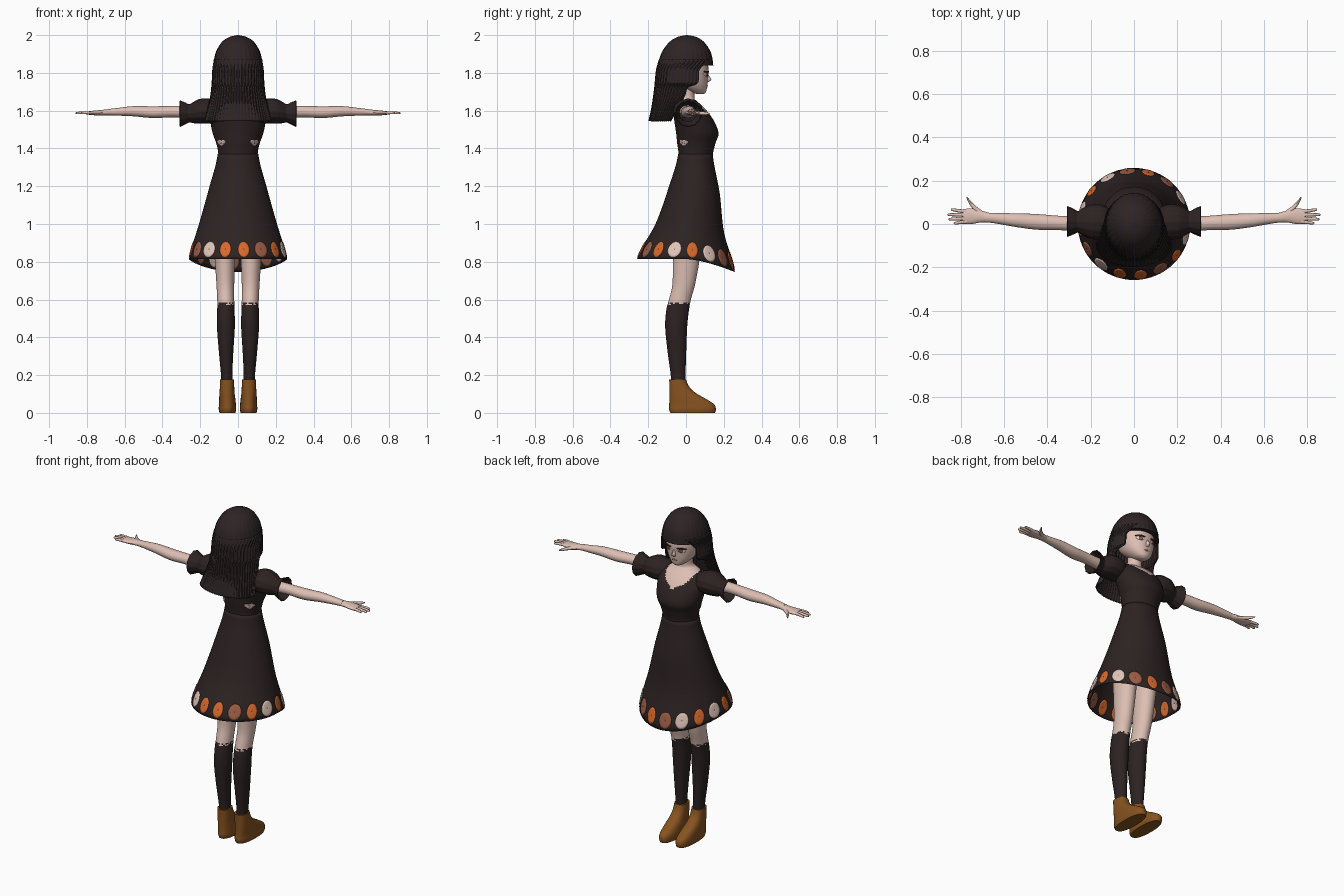
import bpy, bmesh, math, random
from math import sin, cos, pi, radians
from mathutils import Vector
from mathutils.bvhtree import BVHTree

random.seed(4)
if "Cube" in bpy.data.objects:
    bpy.data.objects.remove(bpy.data.objects["Cube"])


def material(name, r, g, b):
    m = bpy.data.materials.new(name)
    m.use_nodes = True
    m.diffuse_color = (r, g, b, 1)
    node = m.node_tree.nodes["Principled BSDF"]
    node.inputs["Base Color"].default_value = (r, g, b, 1)
    node.inputs["Roughness"].default_value = 0.8
    return m


SKIN = material("skin", 0.72, 0.52, 0.45)
CLOTH = material("dark_cloth", 0.026, 0.016, 0.016)
HAIR = material("dark_hair", 0.026, 0.017, 0.018)
ORANGE = material("orange", 0.68, 0.14, 0.025)
PALE = material("pale_pink", 0.75, 0.56, 0.48)
RUST = material("rust", 0.33, 0.11, 0.06)
LEATHER = material("brown_leather", 0.24, 0.085, 0.014)
WHITE = material("eye_white", 0.75, 0.7, 0.68)
LIPS = material("lips", 0.55, 0.22, 0.19)


def sample(rows, t):
    """Smooth curve through rows, t from 0 to 1."""
    n = len(rows) - 1
    i = min(int(t * n), n - 1)
    f = t * n - i
    p0, p1, p2, p3 = (rows[max(0, min(n, i + k))] for k in (-1, 0, 1, 2))
    return [b + f * ((c - a) / 2 + f * (a - 2.5 * b + 2 * c - d / 2 + f * (1.5 * (b - c) + (d - a) / 2)))
            for a, b, c, d in zip(p0, p1, p2, p3)]


def make(name, verts, faces, mats, rule=None, thick=0):
    mesh = bpy.data.meshes.new(name)
    mesh.from_pydata(verts, [], faces)
    bm = bmesh.new()
    bm.from_mesh(mesh)
    bmesh.ops.recalc_face_normals(bm, faces=bm.faces)
    if rule:
        for f in bm.faces:
            f.material_index = rule(f.calc_center_median())
    bm.to_mesh(mesh)
    bm.free()
    for m in mats:
        mesh.materials.append(m)
    ob = bpy.data.objects.new(name, mesh)
    bpy.context.collection.objects.link(ob)
    if thick:
        mod = ob.modifiers.new("thickness", "SOLIDIFY")
        mod.thickness, mod.offset = thick, 0
    return ob


def grid(name, point, nu, nv, mats, closed=True, caps=False, **kw):
    """Surface from point(u, v), wrapped in u when closed."""
    cols = nu if closed else nu + 1
    verts = [point(i / nu, j / nv) for j in range(nv + 1) for i in range(cols)]
    faces = [(j * cols + i, j * cols + (i + 1) % cols, (j + 1) * cols + (i + 1) % cols, (j + 1) * cols + i)
             for j in range(nv) for i in range(nu)]
    if caps:
        faces += [tuple(range(cols)), tuple(range(nv * cols, (nv + 1) * cols))]
    return make(name, verts, faces, mats, **kw)


def loft(name, rows, mats, axis="z", side=1, sides=32, steps=5, power=2, ripple=0, waves=0, caps=True, **kw):
    """Rows are (position, centre a, centre b, radius a, radius b)."""
    def point(u, v):
        t, a, b, ra, rb = sample(rows, v)
        c, s = cos(2 * pi * u), sin(2 * pi * u)
        w = 1 + ripple * cos(waves * 2 * pi * u)
        a += ra * w * math.copysign(abs(c) ** (2 / power), c)
        b += rb * w * math.copysign(abs(s) ** (2 / power), s)
        return (side * a, b, t) if axis == "z" else (side * t, a, b)
    return grid(name, point, sides, steps * (len(rows) - 1), mats, caps=caps, **kw)


def disc(name, place, mat, thick=0.008):
    """Round plate laid on a surface; place takes unit disc coordinates."""
    rings, n = 4, 24
    grid(name, lambda u, v: place((v + 0.001) * cos(2 * pi * u), (v + 0.001) * sin(2 * pi * u)),
         n, rings, [mat], thick=thick)


# Torso with scalloped neckline
def neckline(c):
    if c.y > 0.02:
        return 0 if c.z > 1.56 + 8 * c.x ** 2 + 0.01 * abs(sin(45 * c.x)) else 1
    return 0 if c.z > 1.642 else 1


torso = loft("bodice", [
    (1.34, 0, 0.05, 0.106, 0.09), (1.38, 0, 0.052, 0.105, 0.092), (1.43, 0, 0.055, 0.116, 0.102),
    (1.48, 0, 0.06, 0.134, 0.112), (1.54, 0, 0.045, 0.146, 0.106), (1.59, 0, 0.026, 0.15, 0.092),
    (1.625, 0, 0.014, 0.13, 0.072), (1.648, 0, 0.006, 0.08, 0.052), (1.67, 0, 0.002, 0.043, 0.042),
    (1.75, 0, 0.01, 0.04, 0.042)], [SKIN, CLOTH], sides=72, steps=8, rule=neckline)

# Flared skirt, longer at the front
SKIRT = [(0.05, 0.106, 0.09), (0.042, 0.153, 0.135), (0.02, 0.205, 0.18), (0.0, 0.258, 0.257)]


def skirt_point(angle, v):
    cy, rx, ry = sample(SKIRT, min(v, 1))
    hem = 0.815 - 0.068 * max(0, sin(angle)) ** 1.5
    return (rx * cos(angle), cy + ry * sin(angle), 1.37 - v * (1.37 - hem))


grid("skirt", lambda u, v: skirt_point(2 * pi * u, v), 64, 24, [CLOTH], thick=0.003)

# Fruit motifs around the hem
COLOURS = {"o": ORANGE, "p": PALE, "r": RUST}
for k, key in enumerate("oprorpoporpoorop"):
    mid, w = radians(7 + 22.5 * k), 0.12 if key == "o" else 0.15
    disc(f"hem_motif_{k + 1}", lambda a, b: skirt_point(mid + w * a, 0.91 + 0.073 * b), COLOURS[key])


def on_surface(ob, x, z, side):
    """Point of an object hit along y, from the front (1) or back (-1)."""
    hit = trees[ob].ray_cast(Vector((x, side, z)), Vector((0, -side, 0)))[0]
    return hit or Vector((x, 0, z))


# Head and nose
head = loft("head", [
    (1.687, 0, 0.078, 0.012, 0.014), (1.7, 0, 0.064, 0.04, 0.042), (1.73, 0, 0.042, 0.07, 0.07),
    (1.77, 0, 0.022, 0.09, 0.094), (1.82, 0, 0.01, 0.1, 0.109), (1.88, 0, 0, 0.1, 0.108),
    (1.94, 0, 0, 0.07, 0.08)], [SKIN], power=2.15)
loft("nose", [(1.75, 0, 0.108, 0.009, 0.009), (1.765, 0, 0.115, 0.011, 0.019),
              (1.785, 0, 0.11, 0.007, 0.012), (1.805, 0, 0.105, 0.004, 0.008)], [SKIN], sides=12)
trees = {ob: BVHTree.FromPolygons([v.co for v in ob.data.vertices], [p.vertices for p in ob.data.polygons])
         for ob in (head, torso)}


def decal(name, ob, x, z, w, h, mat, side=1, thick=0.006):
    disc(name, lambda a, b: on_surface(ob, x + w * a, z + h * b, side), mat, thick)


decal("lips", head, 0, 1.728, 0.016, 0.005, LIPS)

# Hair: crown with fringe, then an open curtain of strands
loft("hair_crown", [
    (1.84, 0, -0.003, 0.129, 0.147), (1.88, 0, 0, 0.124, 0.139), (1.92, 0, 0.002, 0.112, 0.124),
    (1.965, 0, 0.004, 0.083, 0.09), (1.99, 0, 0.005, 0.045, 0.05), (2.0, 0, 0.005, 0.004, 0.004)],
    [HAIR], sides=120, ripple=0.008, waves=30)
CURTAIN = [  # height, centre y, radius x, radius y, half opening
    (1.87, 0, 0.123, 0.138, 35), (1.82, -0.005, 0.13, 0.147, 58), (1.78, -0.008, 0.132, 0.149, 60),
    (1.745, -0.01, 0.134, 0.15, 62), (1.725, -0.015, 0.136, 0.147, 80), (1.68, -0.03, 0.141, 0.138, 80),
    (1.61, -0.065, 0.156, 0.114, 80), (1.545, -0.1, 0.17, 0.094, 78)]


def curtain_point(u, v):
    z, cy, rx, ry, gap = sample(CURTAIN, v)
    ang = radians(90 + gap + u * (360 - 2 * gap))
    w = 1 + 0.014 * cos(2 * pi * 32 * u)
    return (rx * w * cos(ang), cy + ry * w * sin(ang), z)


grid("hair_curtain", curtain_point, 160, 35, [HAIR], closed=False, thick=0.008)

# Paired parts
ARM = [(0.14, 0.0, 1.595, 0.036, 0.036), (0.25, 0.0, 1.594, 0.034, 0.033), (0.35, 0.005, 1.595, 0.033, 0.03),
       (0.45, 0.01, 1.592, 0.036, 0.031), (0.55, 0.018, 1.597, 0.031, 0.027), (0.64, 0.027, 1.594, 0.024, 0.02),
       (0.69, 0.03, 1.592, 0.022, 0.016)]
PALM = [(0.67, 0.03, 1.592, 0.022, 0.016), (0.71, 0.035, 1.59, 0.028, 0.015),
        (0.75, 0.036, 1.588, 0.036, 0.013), (0.79, 0.034, 1.588, 0.034, 0.01)]
SLEEVE = [(0.1, 0.005, 1.59, 0.055, 0.05), (0.15, 0.01, 1.597, 0.075, 0.062), (0.2, 0.01, 1.597, 0.075, 0.062),
          (0.235, 0.01, 1.59, 0.06, 0.053), (0.258, 0.01, 1.586, 0.047, 0.045),
          (0.28, 0.011, 1.585, 0.056, 0.055), (0.308, 0.012, 1.584, 0.068, 0.067)]
LEG = [(0.12, 0.058, -0.042, 0.03, 0.036), (0.2, 0.06, -0.042, 0.03, 0.039), (0.32, 0.063, -0.048, 0.038, 0.049),
       (0.45, 0.064, -0.052, 0.047, 0.058), (0.54, 0.064, -0.045, 0.046, 0.06), (0.6, 0.065, -0.032, 0.045, 0.058),
       (0.68, 0.067, -0.012, 0.047, 0.06), (0.8, 0.069, 0.0, 0.053, 0.07), (0.95, 0.071, 0.01, 0.06, 0.08),
       (1.15, 0.072, 0.03, 0.062, 0.085)]
SHOE = [(0.0, 0.056, 0.035, 0.042, 0.118), (0.02, 0.056, 0.034, 0.046, 0.124), (0.045, 0.056, 0.03, 0.045, 0.119),
        (0.075, 0.057, 0.008, 0.043, 0.096), (0.105, 0.058, -0.018, 0.04, 0.07), (0.14, 0.058, -0.036, 0.038, 0.052),
        (0.176, 0.058, -0.044, 0.037, 0.045)]
FINGERS = {"index": (0.056, 0.066, 0.845), "middle": (0.042, 0.043, 0.86),
           "ring": (0.026, 0.022, 0.855), "little": (0.011, 0.004, 0.832)}


def sock_line(c):
    return 1 if c.z < 0.572 or (c.z < 0.588 and random.random() < 0.6) else 0


for word, s in (("left", 1), ("right", -1)):
    loft(word + "_arm", ARM, [SKIN], "x", s, sides=20)
    loft(word + "_palm", PALM, [SKIN], "x", s, sides=16)
    for finger, (y0, y1, tip) in FINGERS.items():
        loft(f"{word}_{finger}_finger", [(0.77, y0, 1.588, 0.009, 0.009),
             ((0.77 + tip) / 2, (y0 + y1) / 2, 1.589, 0.008, 0.008),
             (tip - 0.006, y1, 1.587, 0.006, 0.006), (tip, y1, 1.586, 0.002, 0.002)], [SKIN], "x", s, sides=10)
    loft(word + "_thumb", [(0.7, 0.045, 1.588, 0.016, 0.011), (0.735, 0.073, 1.587, 0.014, 0.01),
         (0.76, 0.103, 1.585, 0.011, 0.008), (0.772, 0.122, 1.584, 0.004, 0.003)], [SKIN], "x", s, sides=10)
    loft(word + "_sleeve", SLEEVE, [CLOTH], "x", s, sides=48, ripple=0.025, waves=12, caps=False, thick=0.004)
    loft(word + "_leg_and_sock", LEG, [SKIN, CLOTH], side=s, steps=8, rule=sock_line)
    loft(word + "_shoe", SHOE, [LEATHER], side=s, power=2.4)
    decal(word + "_eye", head, s * 0.043, 1.794, 0.021, 0.012, WHITE, thick=0.004)
    decal(word + "_iris", head, s * 0.042, 1.794, 0.011, 0.012, RUST, thick=0.006)
    decal(word + "_lashes", head, s * 0.044, 1.806, 0.025, 0.005, HAIR, thick=0.009)
    # Heart cut-outs at the back: two lobes and a point
    for i, (dx, dz, r) in enumerate(((-0.01, 0.005, 0.011), (0.009, 0.005, 0.011), (0, -0.005, 0.011))):
        decal(f"{word}_back_heart_{i + 1}", torso, s * 0.086 + dx, 1.43 + dz, r, r, SKIN, -1)

# Smooth shading with sharp rims
bpy.ops.object.select_all(action="DESELECT")
for ob in bpy.context.collection.objects:
    if ob.type == "MESH":
        ob.select_set(True)
        bpy.context.view_layer.objects.active = ob
bpy.ops.object.shade_smooth_by_angle(angle=radians(40))
